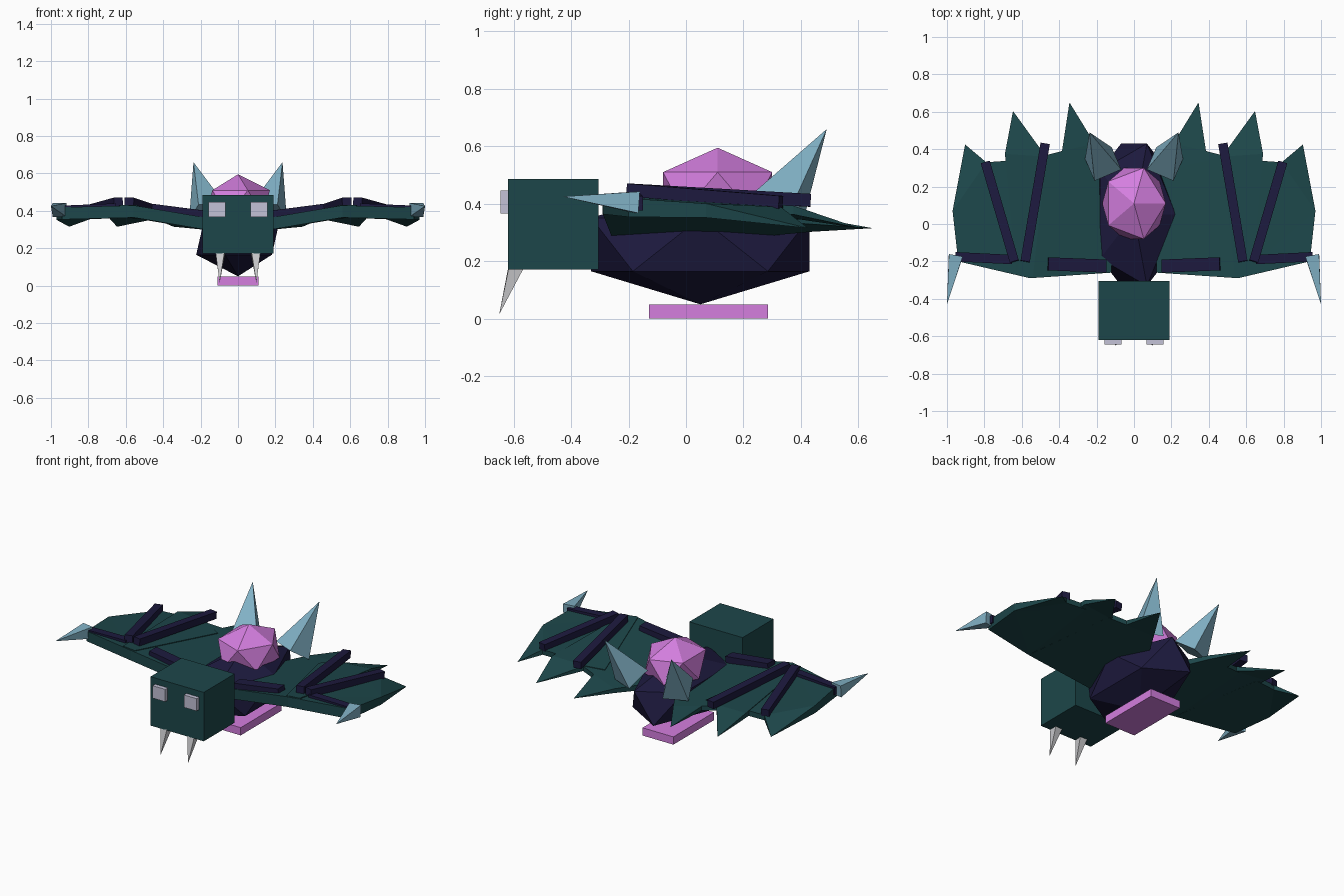
import bpy, bmesh
from math import pi
from mathutils import Vector, Matrix

cube = bpy.data.objects.get("Cube")
if cube:
    bpy.data.objects.remove(cube, do_unlink=True)


def material(name, rgb):
    m = bpy.data.materials.new(name)
    m.use_nodes = True
    m.diffuse_color = (*rgb, 1)
    m.node_tree.nodes["Principled BSDF"].inputs["Base Color"].default_value = (*rgb, 1)
    return m


TEAL = material("dark teal", (0.012, 0.062, 0.068))
INDIGO = material("deep indigo", (0.012, 0.010, 0.048))
VIOLET = material("crystal violet", (0.66, 0.21, 0.74))
HORN = material("pale blue horn", (0.22, 0.44, 0.56))
EYE = material("pale lilac", (0.55, 0.54, 0.68))
FANG = material("fang grey", (0.6, 0.6, 0.62))


def finish(name, bm, mat):
    bmesh.ops.recalc_face_normals(bm, faces=bm.faces)
    mesh = bpy.data.meshes.new(name)
    bm.to_mesh(mesh)
    bm.free()
    mesh.materials.append(mat)
    obj = bpy.data.objects.new(name, mesh)
    bpy.context.collection.objects.link(obj)
    return obj


def box(name, centre, size, mat):
    bm = bmesh.new()
    bmesh.ops.create_cube(bm, size=1, matrix=Matrix.Translation(centre) @ Matrix.Diagonal((*size, 1)))
    return finish(name, bm, mat)


def gem(name, centre, radii, mat):
    bm = bmesh.new()
    bmesh.ops.create_icosphere(bm, subdivisions=1, radius=1,
                               matrix=Matrix.Translation(centre) @ Matrix.Diagonal((*radii, 1)))
    return finish(name, bm, mat)


def spike(name, base, tip, radius, mat):
    # four-sided pyramid with its flat sides turned outward
    base, tip = Vector(base), Vector(tip)
    axis = tip - base
    turn = axis.to_track_quat('Z', 'Y').to_matrix().to_4x4() @ Matrix.Rotation(pi / 4, 4, 'Z')
    bm = bmesh.new()
    bmesh.ops.create_cone(bm, cap_ends=True, segments=4, radius1=radius, radius2=0,
                          depth=axis.length, matrix=Matrix.Translation((base + tip) / 2) @ turn)
    bmesh.ops.remove_doubles(bm, verts=bm.verts, dist=0.0001)
    return finish(name, bm, mat)


def beam(name, start, end, width, height, mat):
    start, end = Vector(start), Vector(end)
    axis = end - start
    turn = axis.to_track_quat('X', 'Z').to_matrix().to_4x4()
    bm = bmesh.new()
    bmesh.ops.create_cube(bm, size=1, matrix=Matrix.Translation((start + end) / 2) @ turn
                          @ Matrix.Diagonal((axis.length, width, height, 1)))
    return finish(name, bm, mat)


def wing_top(x, y):
    # rises from the root to the wrist, then falls; droops toward the back
    if x < 0.57:
        z = 0.36 + (x - 0.15) * 0.17
    else:
        z = 0.43 - (x - 0.57) * 0.03
    return z - max(0, y + 0.2) * 0.065


def panel(name, outline, tip_index, side, lift, mat):
    # a slab that thins toward the back and ends in one drooping point
    bm = bmesh.new()
    top, bottom = [], []
    for i, (x, y) in enumerate(outline):
        if i == tip_index:
            v = bm.verts.new((side * x, y, 0.315))
            top.append(v)
            bottom.append(v)
        else:
            z = wing_top(x, y) + lift
            thickness = 0.065 - max(0, y + 0.2) * 0.06
            top.append(bm.verts.new((side * x, y, z)))
            bottom.append(bm.verts.new((side * x, y, z - thickness)))
    bm.faces.new(top)
    bm.faces.new(bottom[::-1])
    n = len(top)
    for i in range(n):
        j = (i + 1) % n
        ring = [top[i], bottom[i], bottom[j], top[j]]
        bm.faces.new(list(dict.fromkeys(ring)))
    bmesh.ops.recalc_face_normals(bm, faces=bm.faces)
    bmesh.ops.triangulate(bm, faces=[f for f in bm.faces if len(f.verts) > 4])
    return finish(name, bm, mat)


# Body, crystal, head and base plate
gem("body", (0, 0.05, 0.258), (0.25, 0.447, 0.208), INDIGO)
gem("back_crystal", (0, 0.11, 0.441), (0.19, 0.2235, 0.154), VIOLET)
box("head", (0, -0.462, 0.328), (0.38, 0.315, 0.315), TEAL)
box("base_plate", (0, 0.078, 0.025), (0.22, 0.415, 0.05), VIOLET)

INNER = [(0.12, -0.26), (0.56, -0.29), (0.5, 0.36), (0.385, 0.39), (0.345, 0.65), (0.21, 0.43), (0.12, 0.28)]
MIDDLE = [(0.54, -0.28), (0.63, -0.27), (0.69, 0.375), (0.647, 0.604), (0.47, 0.36), (0.36, 0.31)]
OUTER = [(0.555, -0.29), (0.94, -0.2), (0.97, 0.07), (0.903, 0.425), (0.79, 0.33), (0.65, 0.34)]

for side, label in ((1, "left"), (-1, "right")):
    def at(x, y, z):
        return (side * x, y, z)

    # Face
    box(label + "_eye", at(0.112, -0.628, 0.406), (0.09, 0.035, 0.08), EYE)
    spike(label + "_fang", at(0.095, -0.585, 0.2), at(0.098, -0.65, 0.015), 0.04, FANG)

    # Horns at the rear of the back
    spike(label + "_horn", at(0.165, 0.32, 0.39), at(0.238, 0.49, 0.66), 0.11, HORN)

    # Wing membrane
    panel(label + "_inner_wing", INNER, 4, side, 0, TEAL)
    panel(label + "_middle_wing", MIDDLE, 3, side, 0.004, TEAL)
    panel(label + "_outer_wing", OUTER, 3, side, 0, TEAL)

    # Wing bones and claw
    beam(label + "_upper_arm", at(0.15, -0.225, 0.375), at(0.46, -0.213, 0.415), 0.07, 0.045, INDIGO)
    beam(label + "_forearm", at(0.65, -0.19, 0.415), at(0.955, -0.175, 0.402), 0.05, 0.05, INDIGO)
    beam(label + "_inner_finger", at(0.582, -0.2, 0.448), at(0.475, 0.43, 0.412), 0.05, 0.045, INDIGO)
    beam(label + "_outer_finger", at(0.64, -0.2, 0.448), at(0.795, 0.33, 0.405), 0.05, 0.045, INDIGO)
    spike(label + "_wing_claw", at(0.953, -0.17, 0.405), at(1.0, -0.43, 0.425), 0.053, HORN)
